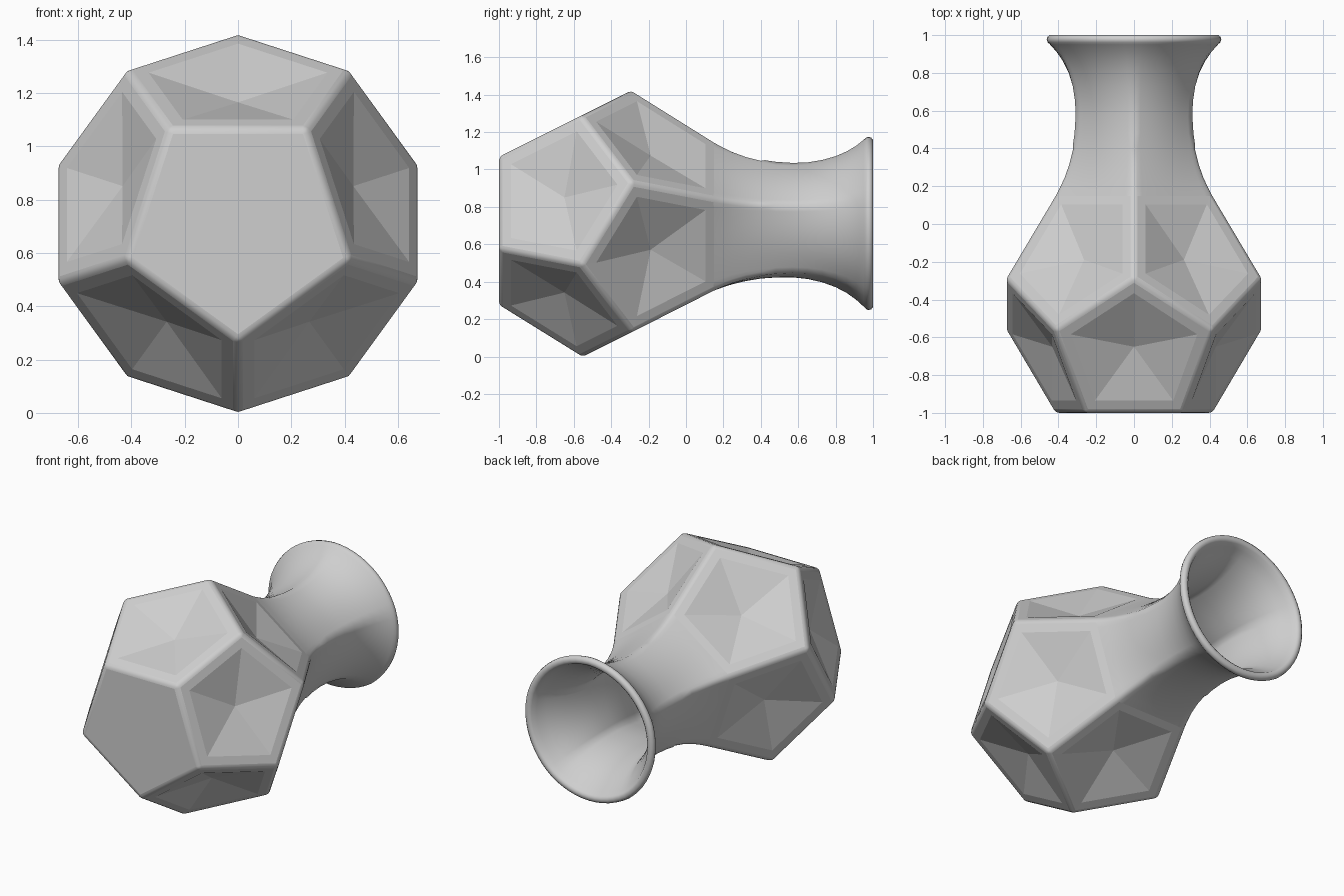
import bpy, bmesh, math

cube = bpy.data.objects.get("Cube")
if cube:
    bpy.data.objects.remove(cube, do_unlink=True)

BIG, SMALL = 0.715, 0.442       # wide and narrow pentagon radii
MID_Z = 0.71                    # height of the vase axis
Y_BASE, Y_LOW, Y_HIGH, Y_NECK = -1.0, -0.56, -0.287, 0.149
STEPS = 12                      # neck segments per pentagon side
COUNT = 5 * STEPS
bm = bmesh.new()


def point(y, radius, degrees):
    a = math.radians(degrees)
    return bm.verts.new((radius * math.sin(a), y, MID_Z + radius * math.cos(a)))


def neck_ring(y, radius, roundness):
    """Ring that blends from a pentagon to a circle."""
    ring = []
    for i in range(COUNT):
        deg = i * 360 / COUNT
        off = math.radians(deg % 72 - 36)
        pent = math.cos(math.radians(36)) / math.cos(off)
        ring.append(point(y, radius * (pent + (1 - pent) * roundness), deg))
    return ring


# Neck, lip and cavity: y, radius, roundness
profile = [
    (Y_NECK, SMALL, 0), (0.2, 0.414, 0.05), (0.25, 0.39, 0.1), (0.32, 0.364, 0.17),
    (0.4, 0.343, 0.24), (0.48, 0.331, 0.31), (0.57, 0.325, 0.38), (0.65, 0.328, 0.48),
    (0.73, 0.341, 0.58), (0.8, 0.361, 0.68), (0.86, 0.387, 0.78), (0.91, 0.417, 0.87),
    (0.95, 0.449, 0.93), (0.962, 0.46, 0.95), (0.975, 0.465, 0.96), (0.99, 0.461, 0.97),
    (1.0, 0.448, 0.97), (1.0, 0.43, 0.97), (0.99, 0.418, 0.96), (0.96, 0.403, 0.94),
    (0.91, 0.373, 0.87), (0.86, 0.346, 0.78), (0.8, 0.322, 0.68), (0.73, 0.302, 0.58),
    (0.65, 0.289, 0.48), (0.57, 0.286, 0.38), (0.48, 0.291, 0.31), (0.4, 0.302, 0.24),
    (0.3, 0.33, 0.15), (0.2, 0.365, 0.08), (0.1, 0.395, 0), (-0.15, 0.41, 0),
    (-0.7, 0.4, 0), (-0.94, 0.3, 0),
]
rings = [neck_ring(*p) for p in profile]
for a, b in zip(rings, rings[1:]):
    for i in range(COUNT):
        j = (i + 1) % COUNT
        bm.faces.new((a[i], a[j], b[j], b[i]))
bm.faces.new(rings[-1])

# Twelve-sided body, open where the neck begins
base = [point(Y_BASE, SMALL, 36 + 72 * k) for k in range(5)]
low = [point(Y_LOW, BIG, 36 + 72 * k) for k in range(5)]
high = [point(Y_HIGH, BIG, 72 * k) for k in range(5)]
body = [bm.faces.new(base)]
for k in range(5):
    n = (k + 1) % 5
    body.append(bm.faces.new((base[k], low[k], high[n], low[n], base[n])))
    rim = [rings[0][(k * STEPS + i) % COUNT] for i in range(STEPS + 1)]
    body.append(bm.faces.new([high[k], low[k], high[n]] + rim[::-1]))
bmesh.ops.recalc_face_normals(bm, faces=bm.faces)
for f in bm.faces:
    f.smooth = True

# Rounded body edges, running on into the neck
body_set = set(body)
soft = [e for e in bm.edges if all(f in body_set for f in e.link_faces)]
for a, b in zip(rings[:5], rings[1:5]):
    soft += [bm.edges.get((a[i], b[i])) for i in range(0, COUNT, STEPS)]
bmesh.ops.bevel(bm, geom=soft, offset=0.022, offset_type='OFFSET', segments=3,
                profile=0.5, affect='EDGES', clamp_overlap=True)

# Sunken five-facet panels on every side face
bm.normal_update()
large = [f for f in bm.faces if f.calc_area() > 0.28]
for f in large:
    f.smooth = False
panels = [f for f in large if abs(f.normal.y) < 0.9]
bmesh.ops.inset_individual(bm, faces=panels, thickness=0.05, use_even_offset=True)
facets = bmesh.ops.poke(bm, faces=panels, offset=-0.07, center_mode='MEAN_WEIGHTED')
for f in facets["faces"]:
    f.smooth = False

mesh = bpy.data.meshes.new("vase")
bm.to_mesh(mesh)
bm.free()

# Plain grey clay
clay = bpy.data.materials.new("grey_clay")
clay.use_nodes = True
grey = (0.62, 0.62, 0.62, 1)
clay.diffuse_color = grey
clay.node_tree.nodes["Principled BSDF"].inputs["Base Color"].default_value = grey
mesh.materials.append(clay)
vase = bpy.data.objects.new("faceted_vase", mesh)
bpy.context.collection.objects.link(vase)
